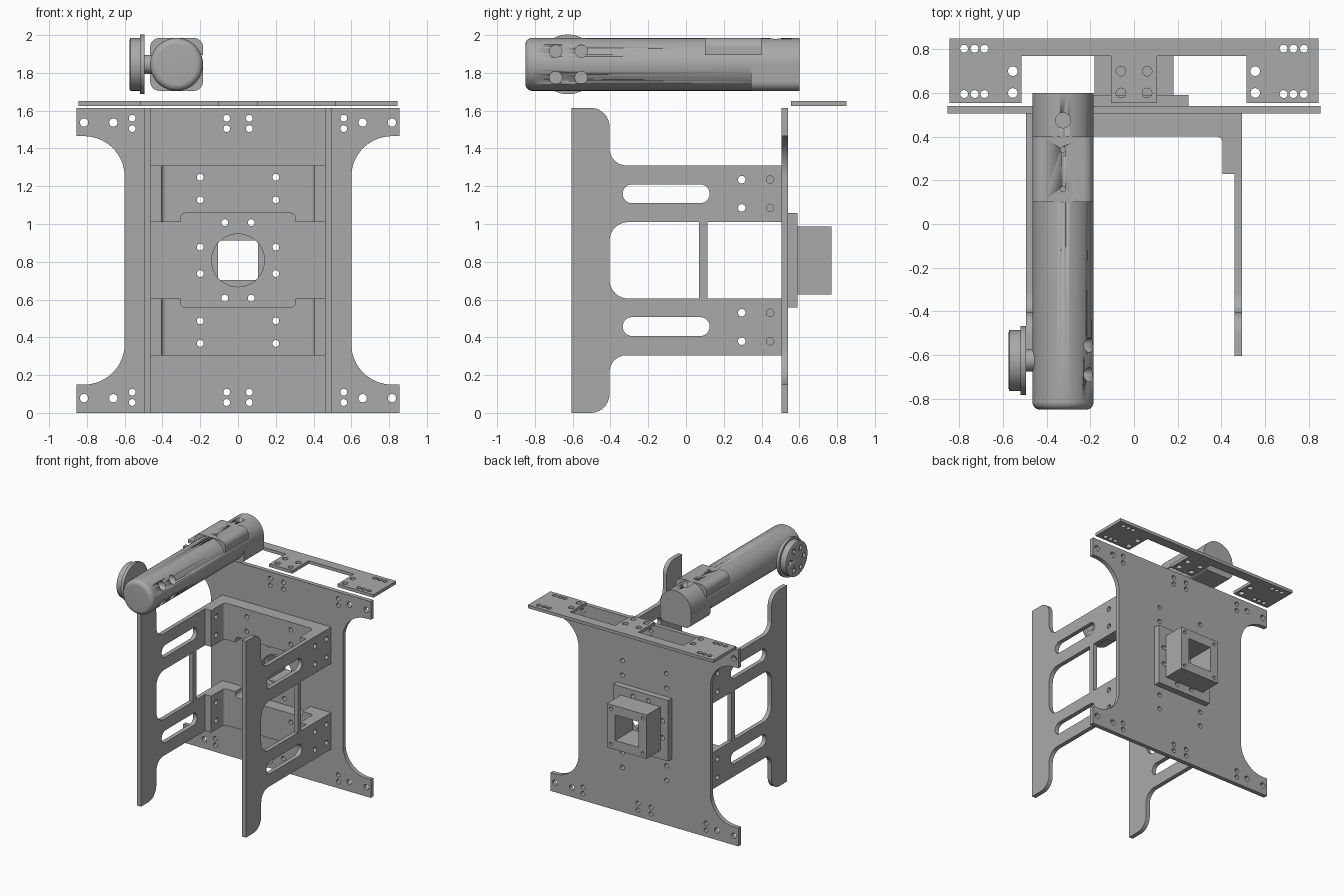
import bpy, bmesh, math
from mathutils import Matrix, Vector

cube = bpy.data.objects.get("Cube")
if cube:
    bpy.data.objects.remove(cube, do_unlink=True)

grey = bpy.data.materials.new("plain grey")
grey.use_nodes = True
grey.diffuse_color = (0.4, 0.4, 0.4, 1)
grey.node_tree.nodes["Principled BSDF"].inputs["Base Color"].default_value = (0.4, 0.4, 0.4, 1)

X, Y, Z = Vector((1, 0, 0)), Vector((0, 1, 0)), Vector((0, 0, 1))
PLANES = {"xy": (X, Y, Z), "xz": (X, Z, Y), "yz": (Y, Z, X)}
MID = 0.8075          # height of the plate centre
SIGNS = (-1, 1)


def finish(name, bm):
    bmesh.ops.remove_doubles(bm, verts=bm.verts, dist=1e-5)
    bmesh.ops.recalc_face_normals(bm, faces=bm.faces)
    mesh = bpy.data.meshes.new(name)
    bm.to_mesh(mesh)
    bm.free()
    mesh.materials.append(grey)
    obj = bpy.data.objects.new(name, mesh)
    bpy.context.collection.objects.link(obj)
    bpy.ops.object.select_all(action="DESELECT")
    obj.select_set(True)
    bpy.context.view_layer.objects.active = obj
    bpy.ops.object.shade_smooth_by_angle(angle=math.radians(30))
    return obj


def rounded(corners, steps=10):
    """Outline with right-angled corners; a third value is a corner radius."""
    out = []
    for i, c in enumerate(corners):
        p = Vector(c[:2])
        if len(c) < 3:
            out.append(p)
            continue
        d1 = (Vector(corners[i - 1][:2]) - p).normalized()
        d2 = (Vector(corners[(i + 1) % len(corners)][:2]) - p).normalized()
        for k in range(steps + 1):
            a = math.pi / 2 * k / steps
            out.append(p + c[2] * (d1 * (1 - math.sin(a)) + d2 * (1 - math.cos(a))))
    return out


def rect(u0, u1, v0, v1, r=None):
    t = (r,) if r else ()
    return rounded([(u0, v0) + t, (u1, v0) + t, (u1, v1) + t, (u0, v1) + t])


def circle(u, v, r, n=24):
    return [Vector((u + r * math.cos(math.tau * k / n), v + r * math.sin(math.tau * k / n)))
            for k in range(n)]


def holes(us, vs, r):
    return [circle(u, v, r) for u in us for v in vs]


def both(*values):
    return [s * v for v in values for s in SIGNS]


def plate(name, plane, lo, hi, loops):
    """Flat outline with holes, extruded from lo to hi along the plane's normal."""
    curve = bpy.data.curves.new(name, "CURVE")
    curve.dimensions, curve.fill_mode = "2D", "BOTH"
    curve.extrude = (hi - lo) / 2
    for loop in loops:
        spline = curve.splines.new("POLY")
        spline.points.add(len(loop) - 1)
        for point, p in zip(spline.points, loop):
            point.co = (p.x, p.y, 0, 1)
        spline.use_cyclic_u = True
    temp = bpy.data.objects.new(name, curve)
    bpy.context.collection.objects.link(temp)
    deps = bpy.context.evaluated_depsgraph_get()
    mesh = bpy.data.meshes.new_from_object(temp.evaluated_get(deps))
    bpy.data.objects.remove(temp)
    bm = bmesh.new()
    bm.from_mesh(mesh)
    bpy.data.meshes.remove(mesh)
    u, v, n = PLANES[plane]
    for vert in bm.verts:
        a, b, c = vert.co
        vert.co = u * a + v * b + n * (c + (lo + hi) / 2)
    return finish(name, bm)


def lathe(name, profile, axis, centre, n=64):
    """Turn (radius, position) pairs around an axis through centre."""
    side = Z
    bm = bmesh.new()
    verts = [bm.verts.new(centre + side * r + axis * t) for r, t in profile]
    edges = [bm.edges.new(e) for e in zip(verts, verts[1:])]
    bmesh.ops.spin(bm, geom=verts + edges, cent=centre, axis=axis,
                   angle=math.tau, steps=n, use_merge=True)
    return finish(name, bm)


def cut(target, cutter):
    mod = target.modifiers.new("cut", "BOOLEAN")
    mod.operation, mod.solver, mod.object = "DIFFERENCE", "EXACT", cutter
    bpy.context.view_layer.objects.active = target
    bpy.ops.object.modifier_apply(modifier=mod.name)
    bpy.data.objects.remove(cutter, do_unlink=True)


# Back plate with four scooped corners
W, N, H, E, R = 0.855, 0.6, 1.615, 0.15, 0.215
outline = rounded([(-W, 0), (W, 0), (W, E), (N, E, R), (N, H - E, R), (W, H - E), (W, H),
                   (-W, H), (-W, H - E), (-N, H - E, R), (-N, E, R), (-W, E)], 16)
mount_rows = [MID + d for d in both(0.32, 0.44)]
ring_holes = (holes(both(0.2), [MID - 0.07, MID + 0.07], 0.018)
              + holes(both(0.07), [MID - 0.2, MID + 0.2], 0.018))
plate("back_plate", "xz", 0.505, 0.54,
      [outline, circle(0, MID, 0.14, 48)] + ring_holes
      + holes(both(0.2), mount_rows, 0.018)
      + holes(both(0.66, 0.815), [0.078, H - 0.078], 0.022)
      + holes(both(0.56, 0.06), [0.055, 0.11, H - 0.11, H - 0.055], 0.018))

# Square tube with its flange
bore = rect(-0.105, 0.105, MID - 0.105, MID + 0.105)
plate("tube_flange", "xz", 0.54, 0.59,
      [rect(-0.25, 0.25, MID - 0.25, MID + 0.25), bore] + ring_holes)
plate("square_tube", "xz", 0.59, 0.77,
      [rect(-0.18, 0.18, MID - 0.18, MID + 0.18), bore]
      + holes(both(0.145), [MID - 0.145, MID + 0.145], 0.014))

# Top bar with two open bays
B0, B1, BM = 0.555, 0.85, 0.77
plate("top_bar", "xy", 1.625, 1.65,
      [rounded([(-0.845, B0), (-0.515, B0), (-0.515, BM), (-0.105, BM), (-0.105, B0),
                (0.105, B0), (0.105, BM), (0.515, BM), (0.515, B0), (0.845, B0),
                (0.845, B1), (-0.845, B1)])]
      + holes(both(0.685, 0.73, 0.778), [0.595, 0.803], 0.018)
      + holes(both(0.06, 0.555), [0.6, 0.7], 0.022))

# Side frames: tall front column, two arms and a thin strut
F, C, B = -0.605, -0.405, 0.505
A0, A1, A2, A3 = 0.305, 0.605, 1.01, 1.31
frame = rounded([(F, 0), (C, 0, 0.1), (C, A0, 0.09), (B, A0), (B, A1), (0.115, A1),
                 (0.115, A2), (B, A2), (B, A3), (C, A3, 0.09), (C, H, 0.1), (F, H)])
window = rounded([(C, A1, 0.1), (0.07, A1), (0.07, A2), (C, A2, 0.1)])
slots = [rect(-0.335, 0.125, m - 0.05, m + 0.05, 0.0499) for m in (0.457, 1.16)]
arm_rows = [0.38, 0.53, 1.085, 1.235]
for s, side in zip(SIGNS, ("right", "left")):
    lo, hi = sorted((s * 0.46, s * 0.495))
    plate(side + "_frame", "yz", lo, hi,
          [frame, window] + slots + holes([0.295, 0.445], arm_rows, 0.02))

# Upper and lower channel brackets joining the frames to the back plate
for d, level in zip(SIGNS, ("lower", "upper")):
    near, notch, far = (MID + d * k for k in (0.2025, 0.25, 0.5025))
    lo, hi = sorted((near, far))
    plate(level + "_bracket_web", "xz", 0.4, 0.505,
          [rounded([(-0.46, far), (-0.46, near), (-0.305, near), (-0.305, notch, 0.03),
                    (0.305, notch, 0.03), (0.305, near), (0.46, near), (0.46, far)])]
          + holes(both(0.2), [MID + d * 0.32, MID + d * 0.44], 0.018))
    for s, side in zip(SIGNS, ("right", "left")):
        x0, x1 = sorted((s * 0.405, s * 0.46))
        plate(f"{level}_{side}_bracket_flange", "yz", x0, x1,
              [rect(0.23, 0.4, lo, hi)]
              + holes([0.295], [z for z in arm_rows if lo < z < hi], 0.02))
        # Inner corner fillet
        arc = [Vector((s * (0.38 + 0.025 * math.sin(a)), 0.375 + 0.025 * math.cos(a)))
               for a in [math.pi / 2 * k / 8 for k in range(9)]]
        plate(f"{level}_{side}_bracket_fillet", "xy", lo, hi,
              [arc + [Vector((s * 0.405, 0.4))]])

# Round motor housing with a softened front end
CX, CZ, RAD = -0.325, 1.845, 0.14
centre = Vector((CX, 0, CZ))
nose = [(RAD - 0.035 * (1 - math.sin(a)), -0.85 + 0.035 * (1 - math.cos(a)))
        for a in [math.pi / 2 * k / 8 for k in range(9)]]
housing = lathe("motor_housing", [(0, -0.85)] + nose + [(RAD, 0.6), (0, 0.6)], Y, centre)
for y in (-0.69, -0.555):
    for z in (1.775, 1.915):
        cut(housing, plate("hole_cutter", "yz", -0.26, -0.1, [circle(y, z, 0.033)]))

# Squared saddles on the housing
saddle = plate("upper_saddle", "xz", 0.1, 0.4,
               [rounded([(CX - RAD, CZ + 0.05), (CX + RAD, CZ + 0.05),
                         (CX + RAD, CZ + RAD, 0.05), (CX - RAD, CZ + RAD, 0.05)])])
plate("lower_saddle", "xz", 0.345, 0.6,
      [rounded([(CX - RAD, CZ - RAD, 0.05), (CX + RAD, CZ - RAD, 0.05),
                (CX + RAD, CZ - 0.015), (CX - RAD, CZ - 0.015)])])
for y, r in ((0.16, 0.012), (0.34, 0.012), (0.475, 0.035)):
    for part in (housing, saddle):
        cut(part, plate("hole_cutter", "xy", 1.93, 2.05, [circle(CX, y, r)]))
lathe("top_screw", [(0, 1.93), (0.02, 1.93), (0.02, 1.965), (0, 1.965)], Z, Vector((CX, 0.475, 0)), 24)

# Output disc on the right side of the housing
disc = lathe("output_disc", [(0, -0.575), (0.128, -0.575), (0.14, -0.57), (0.14, -0.52),
                             (0.158, -0.52), (0.158, -0.495), (0.05, -0.495),
                             (0.05, -0.4), (0, -0.4)], X, Vector((0, -0.625, CZ)))
for k in range(6):
    a = math.tau * k / 6
    cut(disc, plate("hole_cutter", "yz", -0.6, -0.54,
                    [circle(-0.625 + 0.09 * math.cos(a), CZ + 0.09 * math.sin(a), 0.018)]))
